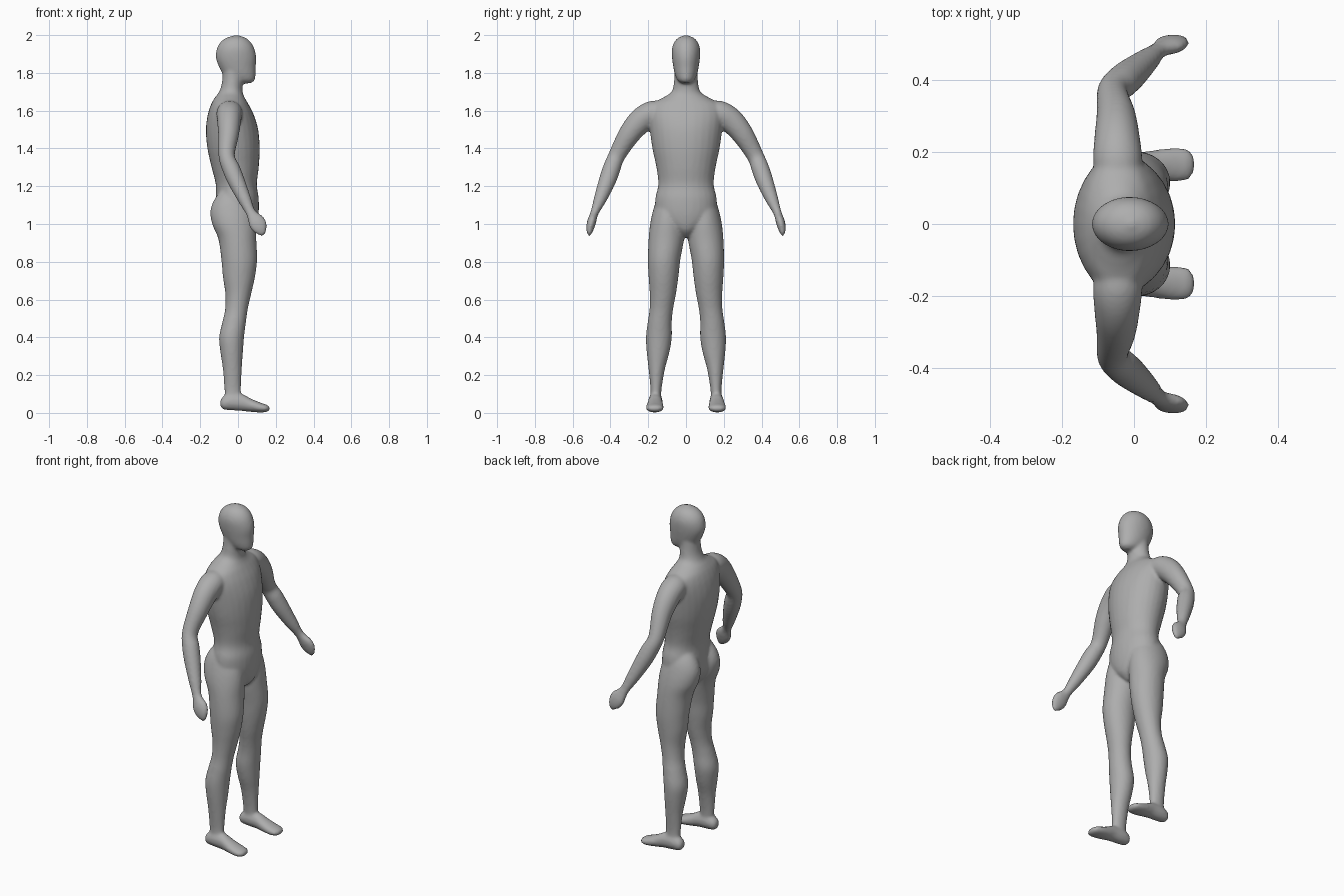
import bpy, bmesh, math
from mathutils import Vector

SEG, STEPS = 28, 5
skin = bpy.data.materials.new("plain grey")
skin.diffuse_color = (0.42, 0.42, 0.42, 1)


def spline(keys):
    """Catmull-Rom interpolation of key rows."""
    out, n = [], len(keys)
    for i in range(n - 1):
        a, b, c, d = (keys[min(max(j, 0), n - 1)] for j in (i - 1, i, i + 1, i + 2))
        for s in range(STEPS):
            t = s / STEPS
            out.append([0.5 * (2 * q + (r - p) * t + (2 * p - 5 * q + 4 * r - w) * t * t
                               + (3 * q - p - 3 * r + w) * t ** 3)
                        for p, q, r, w in zip(a, b, c, d)])
    return out + [list(keys[-1])]


def loft(name, keys, axis=None, ref=(1, 0, 0)):
    """Skin elliptical rings (x, y, z, radius along ref, other radius)."""
    rows = spline(keys)
    bm, rings = bmesh.new(), []
    for i, (x, y, z, ra, rb) in enumerate(rows):
        lo, hi = rows[max(i - 1, 0)], rows[min(i + 1, len(rows) - 1)]
        t = Vector(axis) if axis else (Vector(hi[:3]) - Vector(lo[:3])).normalized()
        u = Vector(ref)
        u = (u - t * u.dot(t)).normalized()
        v = t.cross(u)
        ra, rb = max(ra, 0.003), max(rb, 0.003)
        rings.append([bm.verts.new(Vector((x, y, z)) + u * ra * math.cos(k * math.tau / SEG)
                                   + v * rb * math.sin(k * math.tau / SEG)) for k in range(SEG)])
    for r, s in zip(rings, rings[1:]):
        for k in range(SEG):
            m = (k + 1) % SEG
            bm.faces.new((r[k], r[m], s[m], s[k]))
    bm.faces.new(rings[0])
    bm.faces.new(rings[-1])
    bmesh.ops.recalc_face_normals(bm, faces=bm.faces)
    me = bpy.data.meshes.new(name)
    bm.to_mesh(me)
    bm.free()
    ob = bpy.data.objects.new(name, me)
    bpy.context.collection.objects.link(ob)
    me.materials.append(skin)
    return ob


def upright(name, rows, y=0):
    """Horizontal rings given as (z, back x, front x, y centre, y radius)."""
    return loft(name, [((b + f) / 2, c, z, (f - b) / 2, r) for z, b, f, c, r in rows], (0, 0, 1))


# Trunk, from crotch to neck
parts = [upright("trunk", [
    (0.93, -0.03, 0.05, 0, 0.02), (0.97, -0.08, 0.09, 0, 0.08),
    (1.04, -0.12, 0.108, 0, 0.155), (1.13, -0.118, 0.11, 0, 0.163),
    (1.21, -0.118, 0.10, 0, 0.147), (1.30, -0.14, 0.11, 0, 0.157),
    (1.40, -0.162, 0.115, 0, 0.178), (1.50, -0.17, 0.107, 0, 0.192),
    (1.58, -0.16, 0.083, 0, 0.20), (1.635, -0.142, 0.055, 0, 0.18),
    (1.67, -0.122, 0.035, 0, 0.12), (1.70, -0.10, 0.025, 0, 0.077),
    (1.75, -0.085, 0.025, 0, 0.064), (1.83, -0.08, 0.03, 0, 0.06)])]

# Head with flat face and chin
parts.append(upright("head", [
    (1.745, 0.02, 0.065, 0, 0.02), (1.76, -0.03, 0.088, 0, 0.043),
    (1.79, -0.075, 0.093, 0, 0.058), (1.83, -0.10, 0.094, 0, 0.067),
    (1.88, -0.117, 0.097, 0, 0.074), (1.925, -0.113, 0.088, 0, 0.075),
    (1.96, -0.095, 0.07, 0, 0.064), (1.985, -0.063, 0.042, 0, 0.042),
    (2.0, -0.014, 0.0, 0, 0.006)]))

for side, s in (("left", 1), ("right", -1)):
    # Leg, from buttock to ankle
    parts.append(upright(side + "_leg", [
        (z, b, f, s * (i + o) / 2, (o - i) / 2) for z, b, f, i, o in (
            (0.05, -0.07, 0.02, 0.13, 0.195), (0.12, -0.072, 0.016, 0.13, 0.188),
            (0.23, -0.08, 0.02, 0.112, 0.198), (0.32, -0.093, 0.026, 0.088, 0.208),
            (0.40, -0.10, 0.032, 0.075, 0.212), (0.48, -0.083, 0.042, 0.075, 0.203),
            (0.55, -0.068, 0.052, 0.068, 0.193), (0.63, -0.067, 0.07, 0.053, 0.192),
            (0.72, -0.08, 0.09, 0.04, 0.198), (0.81, -0.088, 0.101, 0.03, 0.202),
            (0.92, -0.104, 0.097, 0.01, 0.198), (1.0, -0.137, 0.095, 0.004, 0.19),
            (1.07, -0.146, 0.085, 0.006, 0.175), (1.13, -0.125, 0.06, 0.02, 0.155),
            (1.19, -0.08, 0.02, 0.05, 0.12))]))

    # Foot, from heel to toes
    parts.append(loft(side + "_foot", [
        (x, s * y, z, h, w) for x, y, z, h, w in (
            (-0.095, 0.162, 0.05, 0.008, 0.01), (-0.082, 0.162, 0.052, 0.032, 0.03),
            (-0.04, 0.162, 0.058, 0.044, 0.038), (0.02, 0.163, 0.055, 0.045, 0.038),
            (0.07, 0.164, 0.04, 0.035, 0.044), (0.12, 0.165, 0.028, 0.026, 0.048),
            (0.155, 0.166, 0.024, 0.018, 0.04), (0.17, 0.166, 0.023, 0.004, 0.015))],
        (1, 0, 0), (0, 0, 1)))

    # Arm and mitten hand
    parts.append(loft(side + "_arm", [
        (x, s * y, z, a, b) for x, y, z, a, b in (
            (-0.04, 0.10, 1.60, 0.05, 0.045), (-0.045, 0.17, 1.59, 0.068, 0.064),
            (-0.047, 0.235, 1.55, 0.064, 0.067), (-0.05, 0.30, 1.475, 0.055, 0.058),
            (-0.06, 0.367, 1.36, 0.043, 0.045), (-0.035, 0.395, 1.29, 0.047, 0.047),
            (-0.008, 0.418, 1.225, 0.045, 0.045), (0.035, 0.455, 1.13, 0.035, 0.034),
            (0.068, 0.484, 1.06, 0.027, 0.022), (0.10, 0.500, 1.01, 0.046, 0.024),
            (0.12, 0.509, 0.97, 0.037, 0.019), (0.135, 0.513, 0.937, 0.008, 0.006))]))

# Fuse the parts into one smooth skin
bpy.ops.object.select_all(action='DESELECT')
for p in parts:
    p.select_set(True)
body = parts[0]
bpy.context.view_layer.objects.active = body
bpy.ops.object.join()
body.name = "body"
fuse = body.modifiers.new("fuse", 'REMESH')
fuse.mode = 'VOXEL'
fuse.voxel_size = 0.009
fuse.use_smooth_shade = True
relax = body.modifiers.new("relax", 'SMOOTH')
relax.factor = 0.5
relax.iterations = 5
